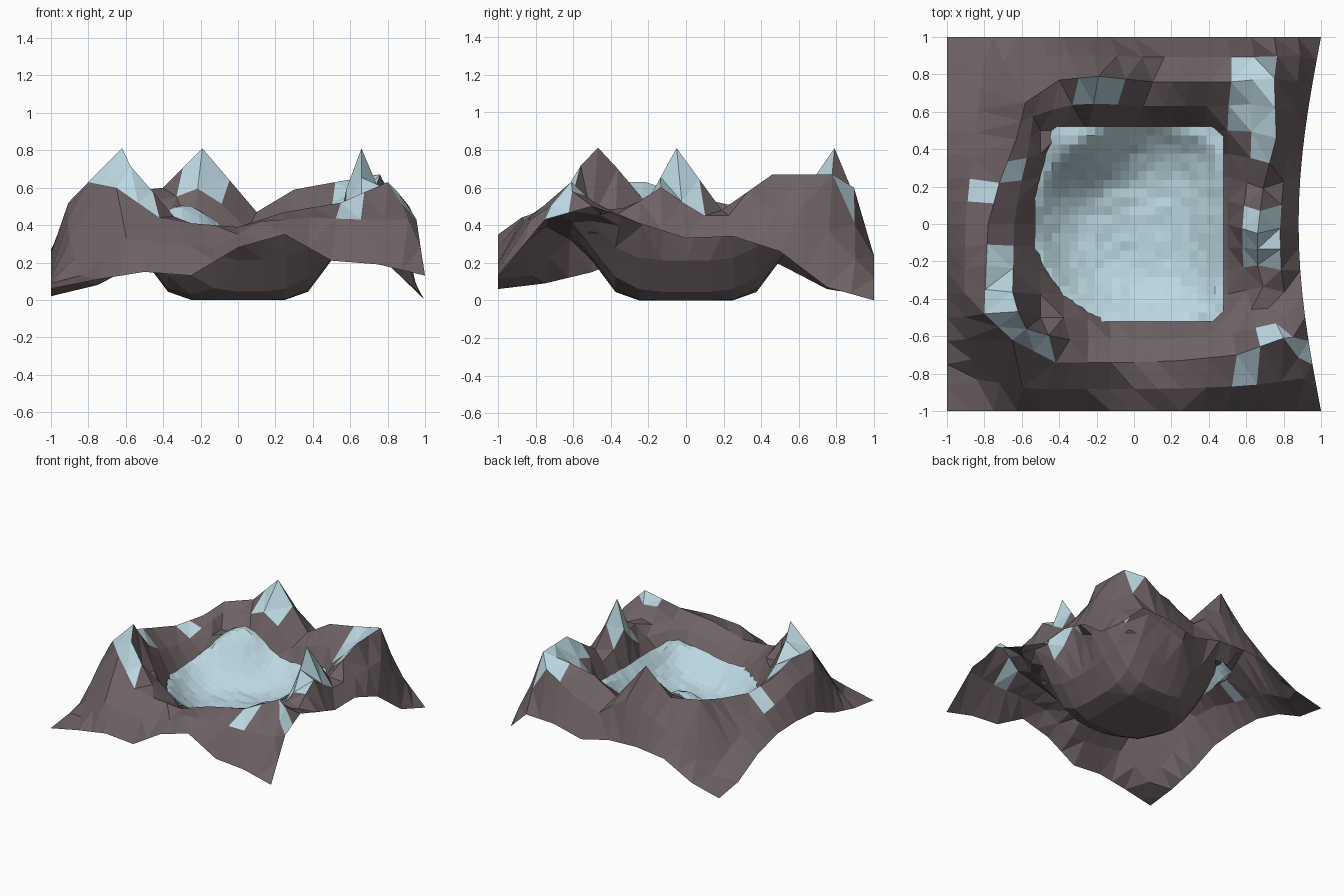
import bpy, bmesh, math, random

cube = bpy.data.objects.get("Cube")
if cube:
    bpy.data.objects.remove(cube)
random.seed(4)

# Crest of the ridge, anticlockwise from the front right corner (hundredths)
CREST = [(-65, -62, 60), (-42, -74, 44), (-25, -74, 41), (0, -74, 39), (25, -73, 47), (55, -70, 52),
         (80, -61, 63), (72, -45, 48), (66, -22, 50), (66, -5, 81), (69, 19, 48), (76, 46, 67),
         (75, 78, 67), (52, 76, 63), (30, 76, 59), (10, 76, 47), (-19, 79, 81), (-40, 77, 60),
         (-58, 65, 58), (-63, 45, 53), (-72, 22, 51), (-78, 0, 56), (-79, -22, 63), (-80, -48, 63)]
# Heights of the outer slope and of the border, same order
SLOPE = [13, 33, 30, 28, 42, 44, 43, 43, 58, 46, 60, 45, 45, 50,
         22, 60, 45, 37, 55, 45, 30, 10, 25, 36, 42, 50, 52, 32]
BORDER = [6, 11, 15, 13, 28, 35, 21, 19, 13, 43, 50, 41, 33, 34, 26, 7,
          0, 24, 23, 17, 23, 24, 21, 8, 2, 6, 19, 26, 27, 25, 15, 9]
# Snow patches on the ridge: x min, x max, y min, y max
PATCHES = [(-30, -5, 64, 80), (52, 73, 55, 84), (62, 70, 83, 88), (62, 75, 32, 56),
           (58, 75, -20, 5), (57, 67, -86, -70), (64, 92, -70, -56), (-80, -70, 2, 10),
           (-73, -62, 22, 38), (-87, -73, 10, 25), (-82, -62, -58, -10), (-63, -39, -71, -56)]
# Inner summit at the front right
SUMMIT = (-0.64, -0.48)


def material(name, colour):
    m = bpy.data.materials.new(name)
    m.use_nodes = True
    m.diffuse_color = (*colour, 1)
    m.node_tree.nodes["Principled BSDF"].inputs["Base Color"].default_value = (*colour, 1)
    return m


def finish(name, bm, materials):
    mesh = bpy.data.meshes.new(name)
    bm.to_mesh(mesh)
    bm.free()
    for m in materials:
        mesh.materials.append(m)
    ob = bpy.data.objects.new(name, mesh)
    bpy.context.collection.objects.link(ob)


def mix(a, b, f):
    return tuple(p + (q - p) * f for p, q in zip(a, b))


def sample(ring, u):
    """Point on a closed ring at the fraction u of its length."""
    t = u * len(ring)
    i = math.floor(t + 1e-6)
    return mix(ring[i % len(ring)], ring[(i + 1) % len(ring)], max(0, t - i))


def height(ring, u):
    return sample([(h,) for h in ring], u)[0] / 100


def around(x, y, r):
    """Fraction of the way round a square of half-size r."""
    if y <= -r + 1e-4 and x < r - 1e-4:
        side, d = 0, x
    elif x >= r - 1e-4 and y < r - 1e-4:
        side, d = 1, y
    elif y >= r - 1e-4 and x > -r + 1e-4:
        side, d = 2, -x
    else:
        side, d = 3, -y
    return (side + (d + r) / (2 * r)) / 4


def roundness(x, y):
    """Distance from the middle; rounder on the right half, squarer on the left."""
    p = 2 if x < 0 else 4
    return (abs(x) ** p + abs(y) ** p) ** (1 / p)


def basin(x, y):
    return x, y, min(0.43, 4 * max(0, roundness(x, y) - 0.27) ** 2)


def terrain(x, y):
    r = max(abs(x), abs(y))
    if r < 0.51:
        return basin(x, y)
    u = around(x, y, r)
    crest = tuple(c / 100 for c in sample(CREST, u))
    if r < 0.7:
        low = basin(x / r / 2, y / r / 2)
        px, py, pz = mix(low, crest, 0.5)
        pz += 0.14 * (crest[2] - low[2])
        return px, py, max(pz, 0.84 - 1.2 * math.dist((px, py), SUMMIT))
    if r < 0.8:
        return crest
    ex, ey = x / r, y / r
    if ex > 0.99:
        ex -= 0.12 * math.cos(ey * math.pi / 2)
    if r > 0.95:
        return ex, ey, height(BORDER, u)
    px, py = mix(crest, (ex, ey), 0.55)
    return px, py, height(SLOPE, u)


rock = material("brown rock", (0.155, 0.12, 0.128))
snow = material("pale blue snow", (0.50, 0.68, 0.75))

# Mountain ring with its basin
bm = bmesh.new()
bmesh.ops.create_grid(bm, x_segments=16, y_segments=16, size=1)
for v in bm.verts:
    v.co = terrain(v.co.x, v.co.y)
for f in bm.faces:
    c = f.calc_center_median() * 100
    f.material_index = int(any(a < c.x < b and d < c.y < e for a, b, d, e in PATCHES))
bmesh.ops.triangulate(bm, faces=bm.faces[:])
finish("mountain_ring", bm, [rock, snow])

# Snow field lying in the basin, banked up at the back
bm = bmesh.new()
bmesh.ops.create_grid(bm, x_segments=22, y_segments=22, size=0.52)
for v in bm.verts:
    x, y = v.co.x, v.co.y
    z = 0.12 + min(0.17, 1.7 * max(0, roundness(x, y) - 0.2) ** 2)
    z += 0.22 * math.exp(-((x + 0.27) ** 2 + (y - 0.47) ** 2) / 0.06)
    z += 0.14 * max(0, x) + random.uniform(-0.006, 0.006)
    v.co = (x * 0.97 - 0.025, y, z)
finish("snow_field", bm, [snow])
